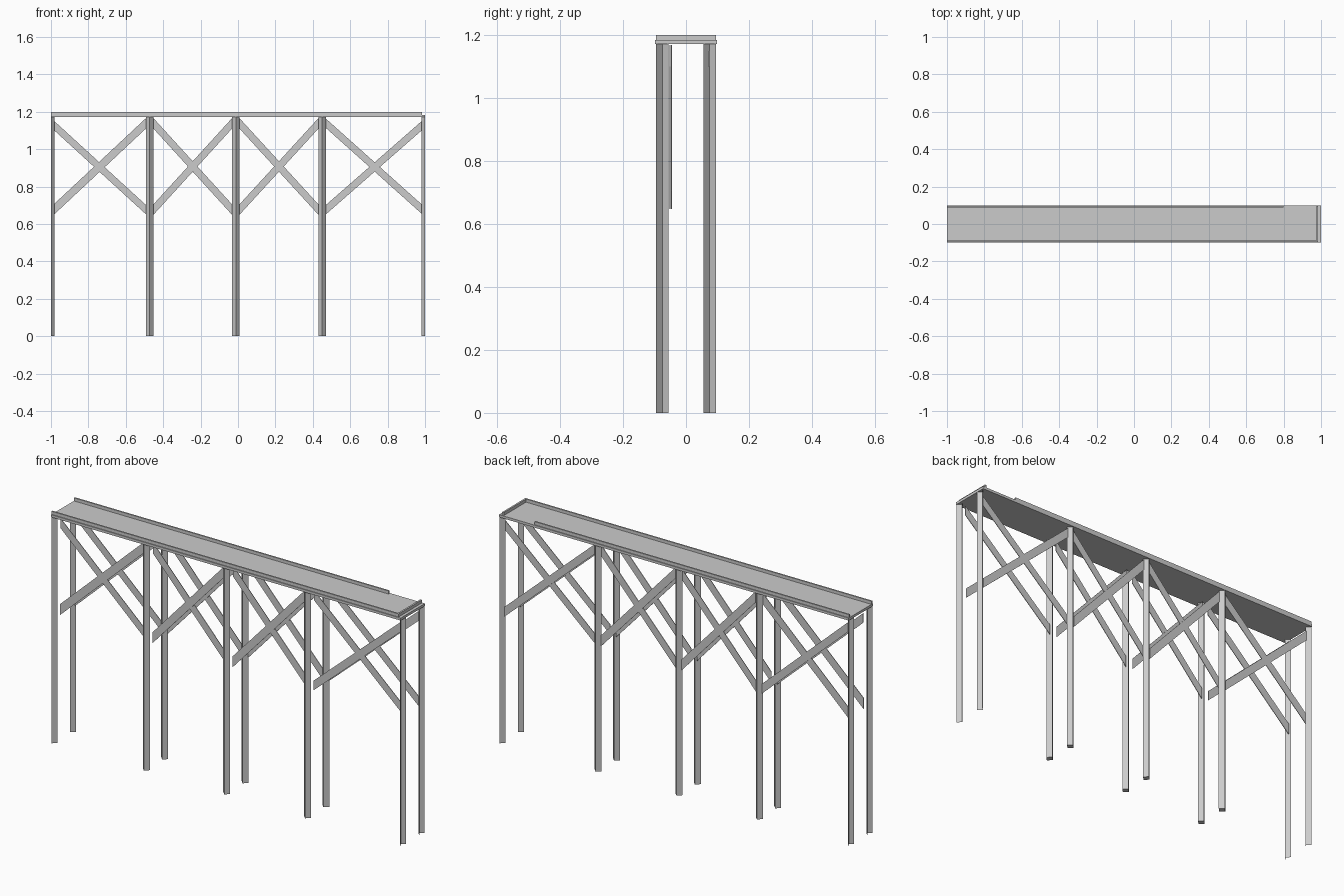
import bpy

if "Cube" in bpy.data.objects:
    bpy.data.objects.remove(bpy.data.objects["Cube"])

POSTS = [-1.0, -0.472, -0.012, 0.45, 1.0]
ROW_Y = 0.075
R = 0.02
DECK_Z = 1.171


def make(name, verts, faces):
    mesh = bpy.data.meshes.new(name)
    mesh.from_pydata(verts, [], faces)
    mesh.update()
    ob = bpy.data.objects.new(name, mesh)
    bpy.context.collection.objects.link(ob)
    return ob


def prism(name, base, offset):
    """Closed prism: base polygon swept along offset."""
    n = len(base)
    top = [tuple(a + b for a, b in zip(p, offset)) for p in base]
    faces = [tuple(reversed(range(n))), tuple(range(n, 2 * n))]
    faces += [(i, (i + 1) % n, n + (i + 1) % n, n + i) for i in range(n)]
    return make(name, base + top, faces)


def box(name, x0, x1, y0, y1, z0, z1):
    return prism(name, [(x0, y0, z0), (x1, y0, z0), (x1, y1, z0), (x0, y1, z0)], (0, 0, z1 - z0))


def brace(name, x0, z0, x1, z1, h, y, t=0.003):
    """Slanted plank with vertical ends."""
    base = [(x0, y, z0 - h / 2), (x1, y, z1 - h / 2), (x1, y, z1 + h / 2), (x0, y, z0 + h / 2)]
    return prism(name, base, (0, t, 0))


# Deck and the low kerbs; the back kerb leaves an access gap
box("deck", -1, 1, -0.099, 0.099, DECK_Z, 1.184)
box("front_kerb", -1, 0.985, -0.095, -0.087, 1.184, 1.2)
box("back_kerb", -1, 0.8, 0.087, 0.095, 1.184, 1.2)
box("end_kerb", 0.976, 0.985, -0.087, 0.095, 1.184, 1.2)

for row, y in (("front", -ROW_Y), ("back", ROW_Y)):
    # Inner posts: square timbers turned 45 degrees
    for x in POSTS[1:-1]:
        prism(row + "_post", [(x - R, y, 0), (x, y - R, 0), (x + R, y, 0), (x, y + R, 0)], (0, 0, DECK_Z))

    # End posts: half of the same section, open towards the outside
    for s in (-1, 1):
        plan = [(s, y - R), (s * (1 - R), y), (s, y + R)]
        verts = [(px, py, z) for z in (0, DECK_Z) for px, py in plan]
        faces = [(0, 1, 4, 3), (1, 2, 5, 4)]
        if s > 0:
            faces = [tuple(reversed(f)) for f in faces]
        make(row + "_end_post", verts, faces)

    # Crossed braces in each bay
    by = -0.052 if row == "front" else 0.072
    for i in range(4):
        a = POSTS[i] + 0.018
        b = POSTS[i + 1] - 0.018
        za = (0.68, 1.125) if i == 0 else (0.675, 1.14)
        zb = (0.68, 1.125) if i == 3 else (0.675, 1.14)
        h = 0.05 if i == 3 else 0.056
        brace(row + "_rising_brace", a, za[0], b, zb[1], h, by)
        brace(row + "_falling_brace", a, za[1], b, zb[0], 0.05 if i == 0 else h, by + 0.004)
